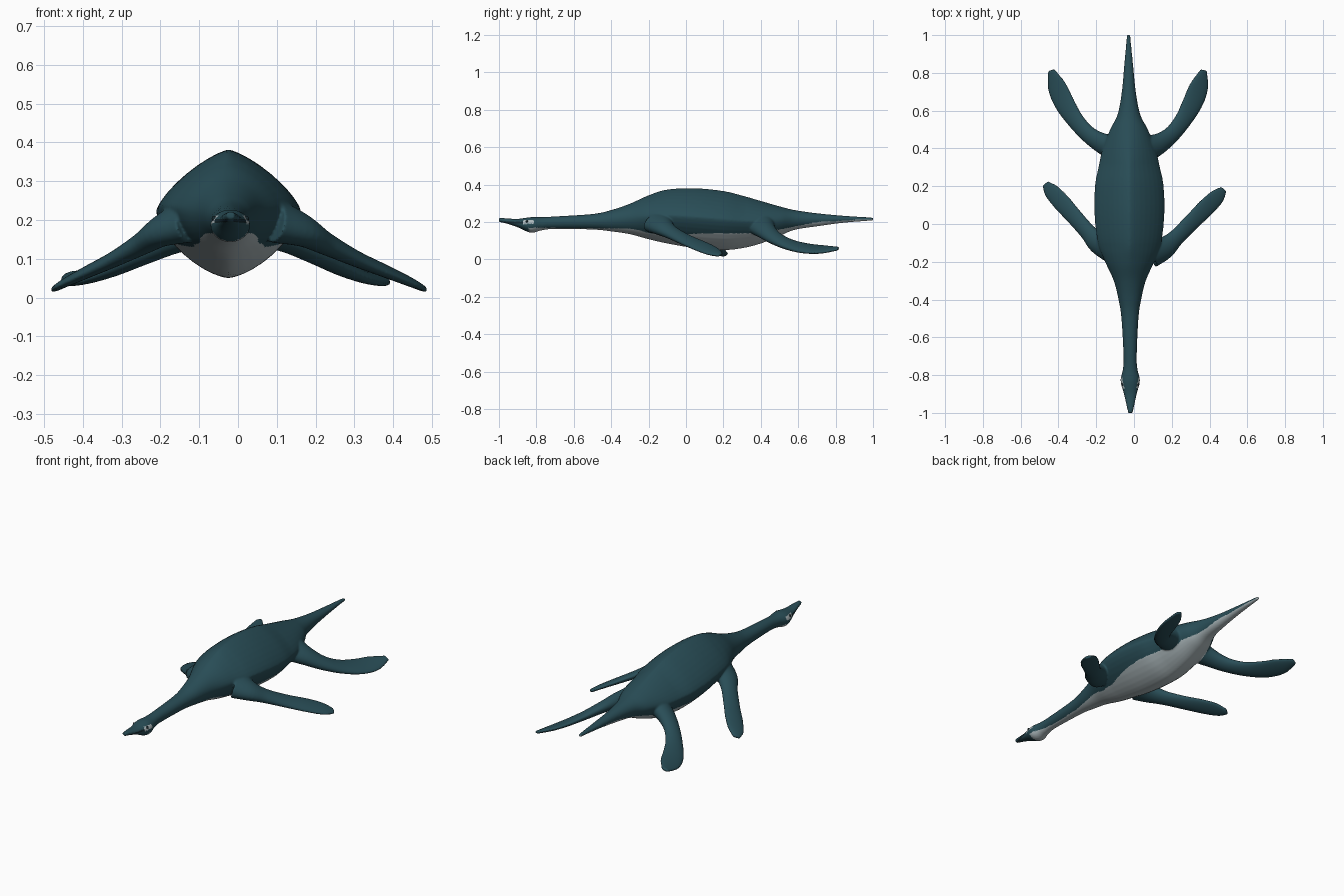
import bpy
import bmesh
import math
from mathutils import Vector

cube = bpy.data.objects.get("Cube")
if cube:
    bpy.data.objects.remove(cube, do_unlink=True)


def make_material(name, color):
    mat = bpy.data.materials.new(name)
    mat.use_nodes = True
    mat.diffuse_color = (*color, 1)
    shader = mat.node_tree.nodes["Principled BSDF"]
    shader.inputs["Base Color"].default_value = (*color, 1)
    shader.inputs["Roughness"].default_value = 0.7
    return mat


teal = make_material("deep teal skin", (0.022, 0.075, 0.095))
pale = make_material("pale grey belly", (0.42, 0.49, 0.51))
dark = make_material("dark mouth and eye", (0.008, 0.022, 0.028))


def catmull(a, b, c, d, t):
    """Smooth interpolation of one value between b and c."""
    return 0.5 * (2 * b + (c - a) * t + (2 * a - 5 * b + 4 * c - d) * t * t
                  + (3 * b - a - 3 * c + d) * t ** 3)


def refine(stations, steps):
    """Insert smooth in-between stations."""
    last = len(stations) - 1
    result = []
    for i in range(last):
        quad = [stations[min(max(i + k, 0), last)] for k in (-1, 0, 1, 2)]
        for s in range(steps):
            result.append([catmull(*vals, s / steps) for vals in zip(*quad)])
    result.append(list(stations[last]))
    return result


def lookup(table, y):
    """Piecewise linear value of a (y, value) table."""
    for (y0, v0), (y1, v1) in zip(table, table[1:]):
        if y <= y1:
            t = max(0, (y - y0) / (y1 - y0))
            return v0 + (v1 - v0) * t
    return table[-1][1]


def signed_power(value, power):
    return math.copysign(abs(value) ** power, value)


def loft(bm, rings):
    """Skin a closed tube over rings of points."""
    loops = [[bm.verts.new(p) for p in ring] for ring in rings]
    count = len(loops[0])
    for lower, upper in zip(loops, loops[1:]):
        for i in range(count):
            j = (i + 1) % count
            bm.faces.new((lower[i], lower[j], upper[j], upper[i]))
    bm.faces.new(loops[0][::-1])
    bm.faces.new(loops[-1])


def axis_x(y):
    return -0.024 - 0.005 * y


SIDES = 40
ANGLES = [2 * math.pi * i / SIDES for i in range(SIDES)]


def trunk_ring(y, bottom, top, width):
    # The trunk has a ridged back; the slim neck and tail are oval
    ridge = min(max((width - 0.06) / 0.1, 0), 1)
    middle = bottom + (top - bottom) * 0.52
    ring = []
    for a in ANGLES:
        sharp = 2 - ridge * (0.68 if math.sin(a) > 0 else 0.5)
        reach = (top - middle) if math.sin(a) > 0 else (middle - bottom)
        ring.append((axis_x(y) + width * signed_power(math.cos(a), 2 / sharp), y,
                     middle + reach * signed_power(math.sin(a), 2 / sharp)))
    return ring


# Trunk from snout to tail: y, underside, back, half width
TRUNK = [
    (-1.0, 0.2, 0.222, 0.012), (-0.96, 0.192, 0.22, 0.021), (-0.9, 0.172, 0.217, 0.034),
    (-0.83, 0.143, 0.226, 0.051), (-0.77, 0.156, 0.226, 0.039), (-0.7, 0.163, 0.23, 0.035),
    (-0.5, 0.16, 0.243, 0.045), (-0.4, 0.15, 0.264, 0.06), (-0.3, 0.135, 0.298, 0.085),
    (-0.2, 0.108, 0.343, 0.13), (-0.1, 0.085, 0.374, 0.167), (0.05, 0.06, 0.381, 0.185),
    (0.2, 0.05, 0.366, 0.182), (0.3, 0.06, 0.342, 0.163), (0.4, 0.085, 0.313, 0.14),
    (0.5, 0.125, 0.284, 0.1), (0.58, 0.158, 0.264, 0.06), (0.7, 0.177, 0.247, 0.037),
    (0.85, 0.197, 0.233, 0.023), (1.0, 0.208, 0.224, 0.009),
]

# Flipper centrelines: x, y, z, half chord, half thickness
FRONT_FLIPPER = [
    (0.09, -0.15, 0.2, 0.085, 0.055), (0.16, -0.125, 0.176, 0.064, 0.042),
    (0.22, -0.075, 0.142, 0.046, 0.03), (0.3, 0.005, 0.102, 0.046, 0.021),
    (0.38, 0.085, 0.068, 0.05, 0.016), (0.44, 0.145, 0.042, 0.044, 0.012),
    (0.475, 0.185, 0.024, 0.02, 0.008),
]
REAR_FLIPPER = [
    (0.06, 0.4, 0.19, 0.08, 0.055), (0.13, 0.425, 0.157, 0.058, 0.042),
    (0.2, 0.475, 0.115, 0.046, 0.03), (0.26, 0.55, 0.08, 0.048, 0.022),
    (0.31, 0.64, 0.059, 0.057, 0.017), (0.345, 0.73, 0.053, 0.053, 0.013),
    (0.37, 0.815, 0.058, 0.019, 0.008),
]


def add_flipper(bm, stations, side, stretch, shift, slide):
    path = refine([(side * (x * stretch + shift), y + slide, *rest)
                   for x, y, *rest in stations], 5)
    rings = []
    for i, (x, y, z, chord, thick) in enumerate(path):
        before, after = path[max(i - 1, 0)], path[min(i + 1, len(path) - 1)]
        along = (Vector(after[:3]) - Vector(before[:3])).normalized()
        # The trailing edge is tilted upward
        across = Vector((-along.y * side, along.x * side, 0)).normalized()
        across = (across + Vector((0, 0, 0.38))).normalized()
        normal = along.cross(across).normalized()
        rings.append([Vector((x, y, z)) + across * chord * math.cos(a)
                      + normal * thick * math.sin(a) for a in ANGLES])
    loft(bm, rings)


# Join trunk and flippers, then fuse them into one smooth skin
bm = bmesh.new()
loft(bm, [trunk_ring(*station) for station in refine(TRUNK, 6)])
for side, front_fit, rear_fit in ((1, (1, 0, 0), (1, 0, 0)),
                                  (-1, (0.89, 0.046, 0.03), (1.15, 0.012, 0))):
    add_flipper(bm, FRONT_FLIPPER, side, *front_fit)
    add_flipper(bm, REAR_FLIPPER, side, *rear_fit)
bmesh.ops.recalc_face_normals(bm, faces=bm.faces[:])
mesh = bpy.data.meshes.new("body_with_flippers")
bm.to_mesh(mesh)
bm.free()
body = bpy.data.objects.new("body_with_flippers", mesh)
bpy.context.collection.objects.link(body)

fuse = body.modifiers.new("fuse", 'REMESH')
fuse.mode = 'VOXEL'
fuse.voxel_size = 0.005
soften = body.modifiers.new("soften", 'SMOOTH')
soften.factor = 0.5
soften.iterations = 5
bpy.context.view_layer.update()
graph = bpy.context.evaluated_depsgraph_get()
body.data = bpy.data.meshes.new_from_object(body.evaluated_get(graph))
body.modifiers.clear()
body.data.name = "body_with_flippers"
body.data.materials.clear()
for mat in (teal, pale, dark):
    body.data.materials.append(mat)

# Height and half width limits of the pale underside along the body
BELLY_TOP = [(-0.8, 0.17), (-0.3, 0.165), (-0.1, 0.13), (0.1, 0.14),
             (0.35, 0.14), (0.5, 0.16), (0.7, 0.2), (1.0, 0.216)]
BELLY_WIDTH = [(-0.8, 0.06), (-0.2, 0.075), (-0.05, 0.11), (0.05, 0.15),
               (0.3, 0.15), (0.4, 0.095), (0.6, 0.08), (1.0, 0.05)]


def skin_index(center):
    x, y, z = center
    offset = abs(x - axis_x(y))
    if y > -0.84 and z < lookup(BELLY_TOP, y) and offset < lookup(BELLY_WIDTH, y):
        return 1
    if -0.87 < y < -0.815 and 0.19 < z < 0.211 and offset > 0.025:
        return 1
    if y < -0.87 and abs(z - 0.198) < 0.004 and offset > 0.008:
        return 2
    return 0


for face in body.data.polygons:
    face.material_index = skin_index(face.center)
    face.use_smooth = True

# Eyes
for name, side in (("left_eye", 1), ("right_eye", -1)):
    bpy.ops.mesh.primitive_uv_sphere_add(segments=16, ring_count=10, radius=0.007,
                                         location=(axis_x(-0.85) + side * 0.041, -0.85, 0.203))
    eye = bpy.context.object
    eye.name = name
    eye.data.materials.append(dark)
    bpy.ops.object.shade_smooth()
